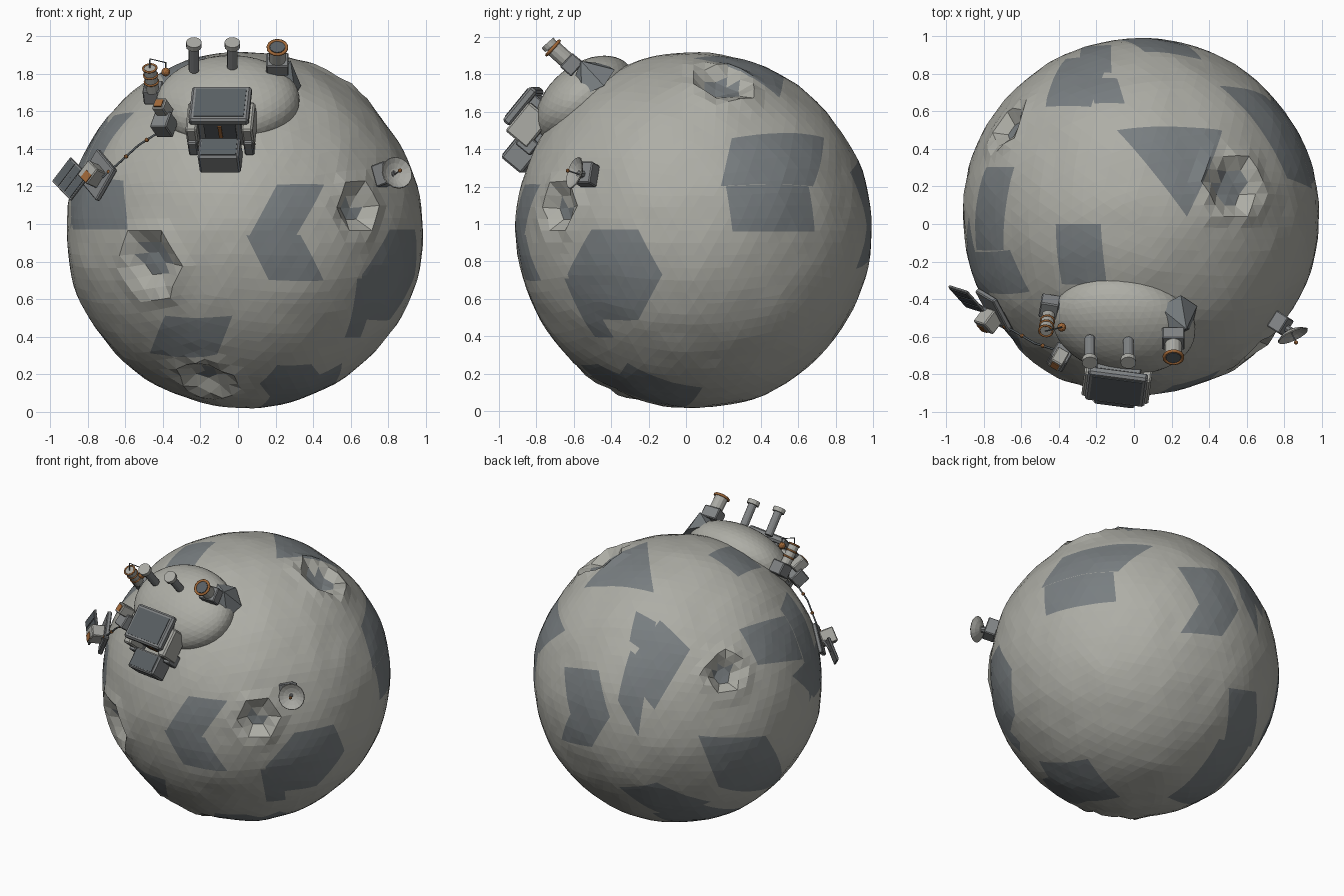
import bpy, bmesh, math
from mathutils import Vector, Matrix, noise

cube = bpy.data.objects.get("Cube")
if cube:
    bpy.data.objects.remove(cube, do_unlink=True)

C = Vector((0.035, 0.04, 0.965))   # planetoid centre
R = 0.95


def material(name, rgb):
    m = bpy.data.materials.new(name)
    m.use_nodes = True
    m.diffuse_color = (*rgb, 1)
    m.node_tree.nodes["Principled BSDF"].inputs["Base Color"].default_value = (*rgb, 1)
    return m


DUST = material("pale dust", (0.42, 0.42, 0.38))
SLATE = material("slate rock", (0.19, 0.21, 0.22))
HULL = material("pale hull", (0.40, 0.40, 0.37))
STEEL = material("mid steel", (0.22, 0.23, 0.235))
PANEL = material("dark panel", (0.10, 0.115, 0.125))
COPPER = material("copper orange", (0.36, 0.14, 0.04))


def finish(name, bm, mats, matrix):
    me = bpy.data.meshes.new(name)
    bm.to_mesh(me)
    bm.free()
    ob = bpy.data.objects.new(name, me)
    bpy.context.collection.objects.link(ob)
    for m in mats:
        me.materials.append(m)
    ob.matrix_world = matrix
    return ob


def frame(origin, normal, up=(0, 0, 1)):
    """Axes with z along the normal and y leaning towards up."""
    z = Vector(normal).normalized()
    x = Vector(up).cross(z).normalized()
    y = z.cross(x)
    return Matrix.Translation(Vector(origin)) @ Matrix((x, y, z)).transposed().to_4x4()


def box(name, mat, fr, loc, size, bevel=0.006):
    bm = bmesh.new()
    bmesh.ops.create_cube(bm, size=1, matrix=Matrix.Diagonal((*size, 1)))
    if bevel:
        bmesh.ops.bevel(bm, geom=bm.edges[:], offset=bevel, segments=1, affect='EDGES')
    finish(name, bm, [mat], fr @ Matrix.Translation(loc))


def rod(name, mat, a, b, r1, r2=None, sides=12):
    a, b = Vector(a), Vector(b)
    bm = bmesh.new()
    bmesh.ops.create_cone(bm, cap_ends=True, segments=sides, radius1=r1,
                          radius2=r1 if r2 is None else r2, depth=(b - a).length)
    finish(name, bm, [mat], frame((a + b) / 2, b - a, (0.1, 1, 0.2)))


def ball(name, mat, loc, r):
    bm = bmesh.new()
    bmesh.ops.create_icosphere(bm, subdivisions=2, radius=r)
    finish(name, bm, [mat], Matrix.Translation(loc))


def tube(name, mat, pts, r, cyclic=False):
    cu = bpy.data.curves.new(name, 'CURVE')
    cu.dimensions = '3D'
    cu.bevel_depth = r
    cu.bevel_resolution = 1
    sp = cu.splines.new('POLY')
    sp.points.add(len(pts) - 1)
    for p, q in zip(sp.points, pts):
        p.co = (*q, 1)
    sp.use_cyclic_u = cyclic
    cu.materials.append(mat)
    bpy.context.collection.objects.link(bpy.data.objects.new(name, cu))


def ring(name, centre, axis, r, thick):
    fr = frame(centre, axis, (0.1, 1, 0.2))
    angles = [math.tau * i / 14 for i in range(14)]
    tube(name, COPPER, [fr @ Vector((r * math.cos(t), r * math.sin(t), 0)) for t in angles], thick, True)


# Planetoid: faceted sphere with gentle bumps and six-sided craters
FRONT, SIDE, TOP = (-90, 0), (0, 0), (-90, 90)
BACK_RIGHT, BACK_LOW = (125, 25), (55, -25)
SHIFT = {FRONT: (C.x, C.z), SIDE: (C.y, C.z), TOP: (C.x, C.y)}


def locate(axis, x, y):
    """Surface direction of a point projected along an azimuth and elevation."""
    az, el = map(math.radians, axis)
    d = Vector((math.cos(el) * math.cos(az), math.cos(el) * math.sin(az), math.sin(el)))
    r = Vector((-math.sin(az), math.cos(az), 0))
    sx, sy = SHIFT.get(axis, (0, 0))
    x, y = x - sx, y - sy
    depth = math.sqrt(max(0, R * R - x * x - y * y))
    return (r * x + d.cross(r) * y + d * depth).normalized()


# Axis direction, rim radius, depth, share of slate floor
craters = [(locate(FRONT, -0.47, 0.79), 0.21, 0.06, 0.5),
           (locate(FRONT, 0.63, 1.08), 0.16, 0.07, 0.4),
           (locate(FRONT, -0.17, 0.17), 0.19, 0.05, 0.3),
           (locate(TOP, 0.53, 0.2), 0.2, 0.06, 0.5),
           (locate(TOP, -0.68, 0.52), 0.16, 0.06, 0.45)]


def crater_distance(v, crater):
    """Hexagonal distance from a crater axis, relative to its rim."""
    if v.dot(crater[0]) < 0.8:
        return 9
    q = frame((0, 0, 0), crater[0]).to_3x3().transposed() @ v * R
    turns = [math.pi * k / 6 for k in (1, 3, 5)]
    return max(abs(q.x * math.cos(t) + q.y * math.sin(t)) for t in turns) / (0.9 * crater[1])


def crater_height(t, depth):
    if t > 1.3:
        return 0
    if t > 0.9:
        return 0.02 * (1.3 - t) / 0.4
    return -depth + (depth + 0.02) * max(0, (t - 0.45) / 0.45)


bm = bmesh.new()
bmesh.ops.create_icosphere(bm, subdivisions=5, radius=1)
for v in bm.verts:
    d = v.co.normalized()
    h = R + 0.012 * noise.noise(d * 2.5) + 0.006 * noise.noise(d * 7)
    v.co = d * (h + sum(crater_height(crater_distance(d, c), c[2]) for c in craters))
for f in bm.faces:
    d = f.calc_center_median().normalized()
    f.material_index = int(any(crater_distance(d, c) < c[3] for c in craters))


def patch(axis, x, y, w, h, skew=0, sides=4):
    """Cut a skewed regular polygon with a flat top into the surface as slate."""
    dirs = []
    for i in range(sides):
        a = math.tau * (i + 0.5) / sides + math.pi / 2
        px, py = (k / math.cos(math.pi / sides) for k in (w * math.cos(a), h * math.sin(a)))
        dirs.append(locate(axis, x + px + skew * py, y + py))
    mid = sum(dirs, Vector()).normalized()
    reach = max(d.angle(mid) for d in dirs) + 0.08
    planes = []
    for a, b in zip(dirs, dirs[1:] + dirs[:1]):
        n = a.cross(b).normalized()
        planes.append(n if n.dot(mid) > 0 else -n)
        faces = [f for f in bm.faces if f.calc_center_median().angle(mid) < reach]
        geom = faces + list({e for f in faces for e in f.edges}) + list({v for f in faces for v in f.verts})
        bmesh.ops.bisect_plane(bm, geom=geom, dist=0.0005, plane_co=(0, 0, 0), plane_no=n)
    for f in bm.faces:
        m = f.calc_center_median()
        if m.angle(mid) < reach and all(m.dot(n) > 0 for n in planes):
            f.material_index = 1


# Slate patches: single plates and bent pairs
patch(FRONT, 0.26, 1.075, 0.125, 0.135, 0.54)
patch(FRONT, 0.25, 0.82, 0.145, 0.12, -0.5)
patch(FRONT, -0.745, 1.1, 0.15, 0.13, -0.1)
patch(FRONT, -0.25, 0.41, 0.18, 0.1, 0.4)
patch(FRONT, 0.3, 0.15, 0.16, 0.1, sides=6)
patch(SIDE, -0.38, 0.73, 0.22, 0.24, sides=6)
patch(SIDE, -0.52, 0.55, 0.05, 0.16, -0.5)
patch(SIDE, 0.46, 1.33, 0.245, 0.13, 0.23)
patch(SIDE, 0.45, 1.08, 0.22, 0.12, -0.15)
patch(TOP, -0.74, 0.08, 0.075, 0.22, 0.15)
patch(TOP, -0.73, -0.25, 0.12, 0.11, -0.5)
patch(TOP, -0.295, 0.75, 0.12, 0.13, 0.4)
patch(TOP, -0.2, 0.88, 0.08, 0.07)
patch(TOP, -0.15, 0.71, 0.08, 0.07, -0.3)
patch(TOP, 0.22, 0.345, 0.162, 0.153, -0.2, sides=3)
patch(TOP, -0.28, -0.16, 0.12, 0.16, -0.1)
patch(BACK_RIGHT, 0.42, -0.55, 0.22, 0.17, -0.4)
patch(BACK_LOW, 0.42, 0.52, 0.135, 0.13, -0.56)
patch(BACK_LOW, 0.43, 0.295, 0.14, 0.1, 0.6)
patch(BACK_LOW, 0.67, -0.31, 0.1, 0.17)
patch(BACK_LOW, 0.49, -0.66, 0.11, 0.19, 0.8)
patch(BACK_LOW, -0.36, -0.75, 0.15, 0.11, -1.1)
finish("planetoid", bm, [DUST, SLATE], Matrix.Translation(C))

# Dome mound with a slate outcrop
dome = frame(C, (-0.1, -0.64, 0.766))
bm = bmesh.new()
bmesh.ops.create_icosphere(bm, subdivisions=4, radius=1, matrix=Matrix.Diagonal((0.385, 0.3, 0.2, 1)))
finish("dome_mound", bm, [DUST], dome @ Matrix.Translation((0, 0, 0.9)))
rod("outcrop", SLATE, (0.22, -0.5, 1.77), (0.28, -0.56, 1.87), 0.135, 0, 6)

# Main module with roof, side pods, door and step
base = frame(C, (-0.1, -0.765, 0.636))
box("module_body", STEEL, base, (-0.01, -0.075, 1.0), (0.24, 0.2, 0.24))
box("module_roof", STEEL, base, (-0.01, -0.07, 1.13), (0.32, 0.24, 0.05), 0.012)
box("roof_panel", PANEL, base, (-0.01, -0.07, 1.156), (0.27, 0.19, 0.008), 0)
box("door", PANEL, base, (-0.01, -0.177, 1.02), (0.17, 0.008, 0.16), 0)
box("door_stripe", COPPER, base, (-0.01, -0.182, 1.03), (0.02, 0.009, 0.13), 0)
box("step", STEEL, base, (-0.01, -0.28, 0.97), (0.22, 0.14, 0.14), 0.01)
box("step_plate", PANEL, base, (-0.01, -0.28, 1.041), (0.19, 0.11, 0.008), 0)
for s in (-1, 1):
    box("side_pod", HULL, base, (-0.01 + 0.15 * s, -0.12, 1.03), (0.06, 0.2, 0.15), 0.01)
    box("side_foot", STEEL, base, (-0.01 + 0.15 * s, -0.2, 0.97), (0.05, 0.08, 0.1))

# Roof vents
for x in (-0.235, -0.03):
    a, b = Vector((x, -0.61, 1.82)), Vector((x, -0.72, 1.945))
    rod("vent_stem", STEEL, a, b, 0.028)
    rod("vent_cap", HULL, b, b.lerp(a, -0.18), 0.042)

# Telescope
a, b = Vector((0.21, -0.61, 1.85)), Vector((0.21, -0.71, 1.94))
box("telescope_mount", STEEL, frame(a, b - a), (0, 0, 0), (0.12, 0.1, 0.08))
rod("telescope_tube", HULL, a, b, 0.045)
rod("telescope_lens", PANEL, b, b.lerp(a, -0.04), 0.04)
ring("telescope_rim", b, b - a, 0.05, 0.009)

# Sensor mast beside the dome
a, b = Vector((-0.455, -0.48, 1.71)), Vector((-0.47, -0.57, 1.83))
box("mast_base", STEEL, frame((-0.45, -0.44, 1.7), b - a), (0, 0, 0), (0.1, 0.1, 0.09))
rod("mast_tank", HULL, a, b, 0.035)
for t in (0.4, 0.7, 1):
    ring("tank_band", a.lerp(b, t), b - a, 0.036, 0.006)
lamp = Vector((-0.385, -0.55, 1.81))
lift = Vector((0, 0, 0.05))
tube("mast_arm", PANEL, [b, b + lift, lamp + lift, lamp], 0.004)
ball("mast_lamp", COPPER, lamp, 0.024)

# Junction pod and beaded cable
pod = frame((-0.39, -0.7, 1.56), (-0.4, -0.7, 0.58))
box("junction_pod", STEEL, pod, (0, -0.03, -0.01), (0.1, 0.1, 0.1))
box("junction_head", HULL, pod, (0, 0.03, 0.05), (0.07, 0.07, 0.1))
box("junction_light", COPPER, pod, (0, 0.03, 0.101), (0.045, 0.045, 0.008), 0)
cable = [Vector(p) for p in ((-0.42, -0.67, 1.49), (-0.53, -0.635, 1.42), (-0.64, -0.57, 1.32), (-0.72, -0.53, 1.25))]
tube("cable", PANEL, cable, 0.006)
for p, q in zip(cable, cable[1:]):
    ball("cable_bead", COPPER, p.lerp(q, 0.6), 0.012)

# Solar station on the -x limb
up, facing = (0.095, -0.03, 0.125), (-0.585, -0.766, 0.26)
box("station_base", STEEL, frame((-0.745, -0.46, 1.26), (-0.78, -0.58, 0.25), up), (0, 0, 0), (0.22, 0.2, 0.03))
hub = frame((-0.775, -0.515, 1.265), facing, up)
box("station_hub", HULL, hub, (0, 0, 0), (0.09, 0.1, 0.1))
box("station_light", COPPER, hub, (0.015, -0.02, 0.05), (0.05, 0.05, 0.008), 0)
solar = frame((-0.89, -0.4, 1.24), facing, up)
box("solar_frame", STEEL, solar, (0, 0, 0), (0.18, 0.165, 0.014), 0.003)
for i in (-1, 0, 1):
    box("solar_cell", PANEL, solar, (0.056 * i, 0, 0.008), (0.048, 0.145, 0.006), 0)
rod("solar_strut", STEEL, solar.translation, (-0.77, -0.47, 1.26), 0.012, sides=8)

# Dish antenna
axis = Vector((0.4, -0.87, 0.28)).normalized()
foot, hub = Vector((0.78, -0.53, 1.265)), Vector((0.835, -0.57, 1.265))
box("dish_base", STEEL, frame(foot, (0.8, -0.5, 0.3)), (0, 0, 0), (0.1, 0.12, 0.08))
rod("dish_stem", STEEL, foot, hub, 0.02, sides=8)
bm = bmesh.new()
profile = [bm.verts.new((r, 0, 4.5 * r * r)) for r in (0.004, 0.03, 0.058, 0.085)]
edges = [bm.edges.new(p) for p in zip(profile, profile[1:])]
bmesh.ops.spin(bm, geom=profile + edges, axis=(0, 0, 1), cent=(0, 0, 0), angle=math.tau, steps=16, use_merge=True)
dish = finish("dish", bm, [HULL], frame(hub, axis))
dish.modifiers.new("thickness", 'SOLIDIFY').thickness = 0.006
rod("dish_feed", STEEL, hub, hub + axis * 0.07, 0.004, sides=6)
ball("dish_tip", COPPER, hub + axis * 0.07, 0.011)
